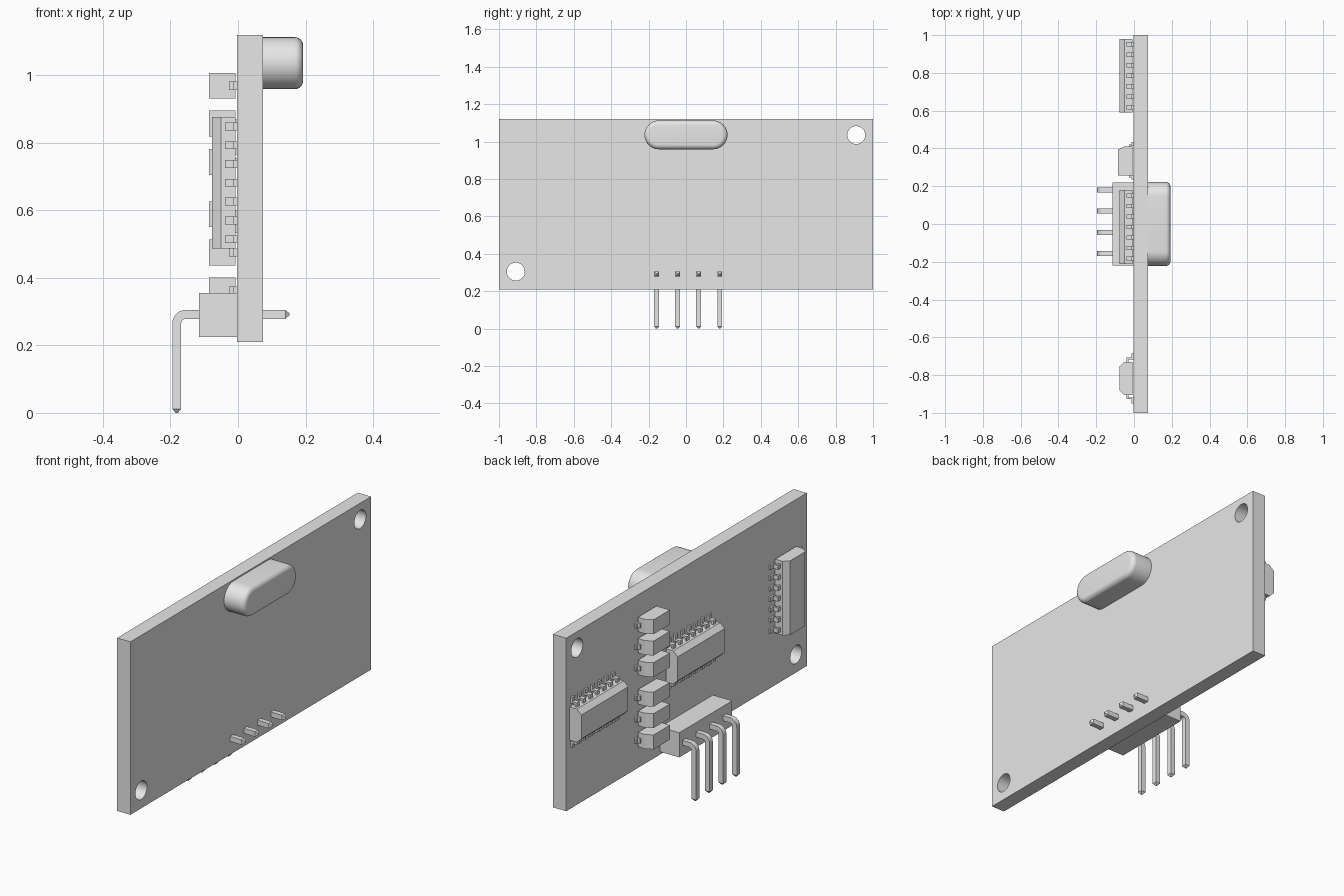
import bpy, bmesh, math
from mathutils import Vector

cube = bpy.data.objects.get("Cube")
if cube:
    bpy.data.objects.remove(cube, do_unlink=True)

grey = bpy.data.materials.new("plain grey")
grey.use_nodes = True
GREY = (0.8, 0.8, 0.8, 1)
grey.diffuse_color = GREY
grey.node_tree.nodes["Principled BSDF"].inputs["Base Color"].default_value = GREY

BACK = -0.003          # component face of the board
FACE = 0.074           # crystal face of the board


def finish(name, bm, smooth=False):
    bmesh.ops.recalc_face_normals(bm, faces=bm.faces)
    mesh = bpy.data.meshes.new(name)
    bm.to_mesh(mesh)
    bm.free()
    mesh.materials.append(grey)
    obj = bpy.data.objects.new(name, mesh)
    bpy.context.collection.objects.link(obj)
    if smooth:
        activate(obj)
        bpy.ops.object.shade_smooth_by_angle(angle=math.radians(35))
    return obj


def activate(obj):
    bpy.ops.object.select_all(action='DESELECT')
    obj.select_set(True)
    bpy.context.view_layer.objects.active = obj


def skin(bm, rings):
    """Join equal loops of points into a closed tube with capped ends."""
    loops = [[bm.verts.new(p) for p in ring] for ring in rings]
    n = len(loops[0])
    for a, b in zip(loops, loops[1:]):
        for i in range(n):
            j = (i + 1) % n
            bm.faces.new((a[i], a[j], b[j], b[i]))
    bm.faces.new(loops[0][::-1])
    bm.faces.new(loops[-1])


def prism(bm, profile, w0, w1, place):
    """Extrude an (across, height) profile along w."""
    skin(bm, [[place(u, h, w) for u, h in profile] for w in (w0, w1)])


def placer(cy, cz, upright):
    """Map across/height/along to the component face of the board."""
    if upright:
        return lambda u, h, w: Vector((BACK - h, cy + u, cz + w))
    return lambda u, h, w: Vector((BACK - h, cy + w, cz + u))


# Circuit board with two mounting holes
bm = bmesh.new()
prism(bm, [(-1, -FACE + BACK), (1, -FACE + BACK), (1, 0), (-1, 0)],
      0.21, 1.12, placer(0, 0, True))
board = finish("circuit_board", bm)
for y, z in ((0.91, 1.035), (-0.91, 0.305)):
    bpy.ops.mesh.primitive_cylinder_add(vertices=40, radius=0.048, depth=0.4,
                                        location=(0, y, z),
                                        rotation=(0, math.pi / 2, 0))
    cutter = bpy.context.object
    cutter.hide_render = True
    cut = board.modifiers.new("hole", 'BOOLEAN')
    cut.operation = 'DIFFERENCE'
    cut.solver = 'EXACT'
    cut.object = cutter
    activate(board)
    bpy.ops.object.modifier_apply(modifier=cut.name)
    bpy.data.objects.remove(cutter, do_unlink=True)
activate(board)
bpy.ops.object.shade_smooth_by_angle(angle=math.radians(35))


# Crystal can: rounded oblong with a soft outer rim
def oblong(x, r, half=0.145, zc=1.036, steps=16):
    pts = []
    for side in (1, -1):
        for i in range(steps + 1):
            a = math.pi * i / steps - math.pi / 2
            pts.append((x, side * (half + r * math.cos(a)),
                        zc + side * r * math.sin(a)))
    return pts


R, RIM, TOP = 0.077, 0.025, 0.193
rings = [oblong(FACE, R)]
for i in range(7):
    a = math.pi / 2 * i / 6
    rings.append(oblong(TOP - RIM + RIM * math.sin(a), R - RIM + RIM * math.cos(a)))
bm = bmesh.new()
skin(bm, rings)
finish("crystal_can", bm, smooth=True)


# Chips with chamfered long sides and gull-wing legs
def leg_profile(start, reach, height, t=0.010):
    mid = start + reach * 0.5
    return [(start - 0.01, height), (mid, height), (mid, t), (start + reach, t),
            (start + reach, 0), (mid - t, 0), (mid - t, height - t),
            (start - 0.01, height - t)]


CHIP = [(-0.0875, 0.005), (0.0875, 0.005), (0.0875, 0.048), (0.063, 0.074),
        (-0.063, 0.074), (-0.0875, 0.048)]


def chip(name, cy, cz, upright):
    place = placer(cy, cz, upright)
    bm = bmesh.new()
    prism(bm, CHIP, -0.195, 0.195, place)
    finish(name + "_body", bm)
    bm = bmesh.new()
    profile = leg_profile(0.0875, 0.045, 0.036)
    for side in (1, -1):
        for i in range(-3, 4):
            w = i * 0.0557
            prism(bm, [(side * u, h) for u, h in profile],
                  w - 0.0115, w + 0.0115, place)
    finish(name + "_legs", bm)


chip("left_chip", 0.785, 0.665, False)
chip("middle_chip", -0.016, 0.665, False)
chip("right_chip", -0.8175, 0.6815, True)

# Column of six small two-lead parts
SMALL = [(-0.077, 0.005), (0.077, 0.005), (0.077, 0.045), (0.058, 0.083),
         (-0.077, 0.083)]
for n, z in enumerate((0.969, 0.857, 0.743, 0.588, 0.475, 0.363)):
    place = placer(0.334, z, True)
    bm = bmesh.new()
    prism(bm, SMALL, -0.038, 0.038, place)
    finish(f"small_part_{n + 1}", bm)
    bm = bmesh.new()
    for side in (1, -1):
        prism(bm, [(side * u, h) for u, h in leg_profile(0.077, 0.022, 0.024)],
              -0.012, 0.012, place)
    finish(f"small_part_leads_{n + 1}", bm)

# Header block
bm = bmesh.new()
prism(bm, [(-0.22, 0), (0.22, 0), (0.22, 0.112), (-0.22, 0.112)],
      0.225, 0.355, placer(0, 0, True))
finish("header_block", bm)

# Bent square pins with tapered tips
PIN, BEND, PX, PZ = 0.0132, 0.027, -0.1815, 0.292
path = [(0.152, PZ, 0, 0.25), (0.14, PZ, 0, 1)]
for i in range(7):
    a = math.pi / 2 * i / 6
    path.append((PX + BEND - BEND * math.sin(a), PZ - BEND + BEND * math.cos(a), a, 1))
path += [(PX, 0.012, math.pi / 2, 1), (PX, 0, math.pi / 2, 0.25)]
for n in range(4):
    y = -0.157 + n * 0.1125
    rings = []
    for x, z, a, size in path:
        s = PIN * size
        out = Vector((-math.sin(a), 0, math.cos(a))) * s
        side = Vector((0, s, 0))
        c = Vector((x, y, z))
        rings.append([c + out + side, c + out - side, c - out - side, c - out + side])
    bm = bmesh.new()
    skin(bm, rings)
    finish(f"header_pin_{n + 1}", bm, smooth=True)
